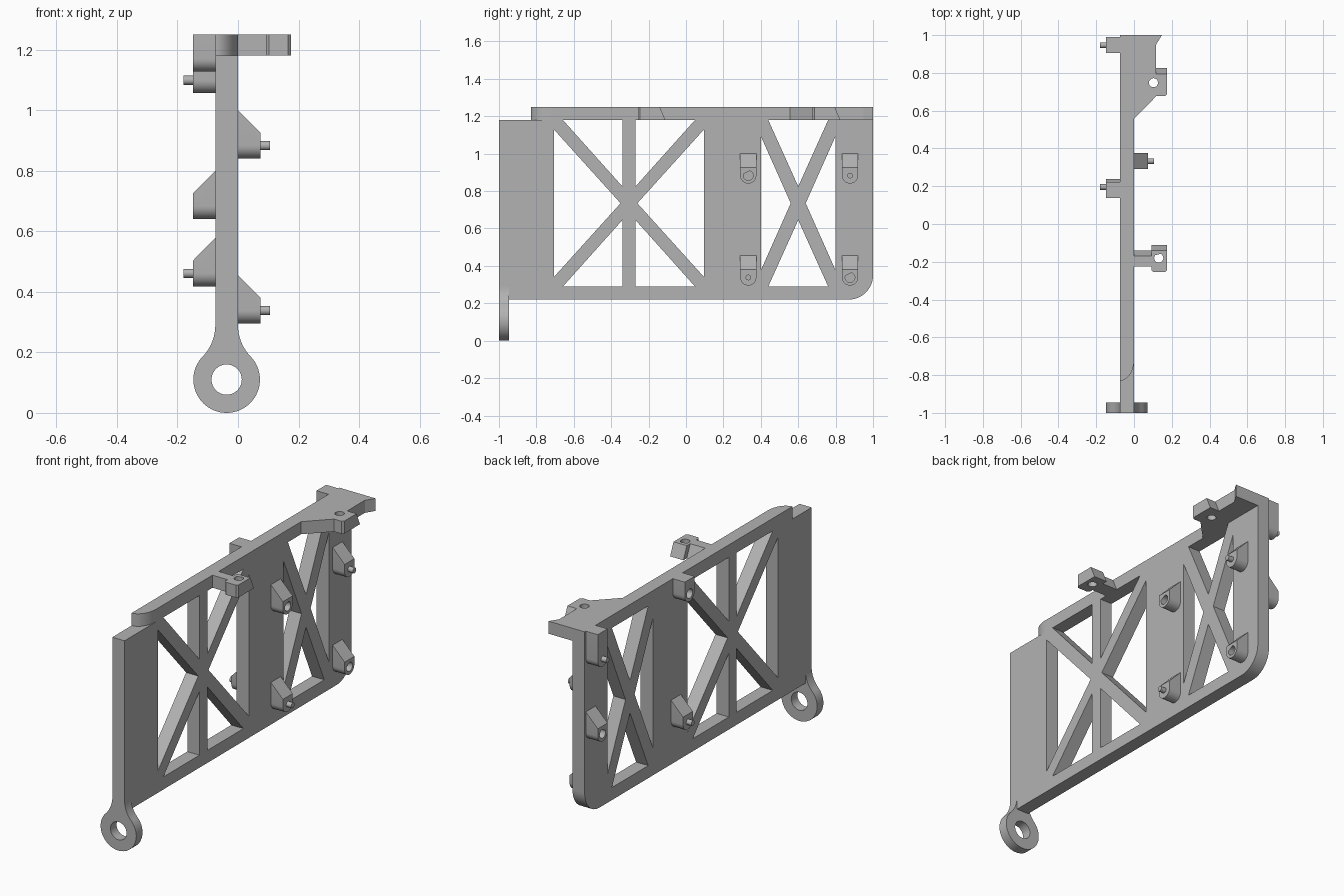
import bpy, bmesh
from math import sin, cos, pi, radians, atan2
from mathutils import Matrix

cube = bpy.data.objects.get("Cube")
if cube:
    bpy.data.objects.remove(cube, do_unlink=True)

grey = bpy.data.materials.new("plain grey")
grey.use_nodes = True
COLOUR = (0.45, 0.45, 0.45, 1)
grey.diffuse_color = COLOUR
grey.node_tree.nodes["Principled BSDF"].inputs["Base Color"].default_value = COLOUR

# Profile axes: (u, v, depth) mapped to world space
AXES = {
    "x": Matrix(((0, 0, 1, 0), (1, 0, 0, 0), (0, 1, 0, 0), (0, 0, 0, 1))),
    "y": Matrix(((1, 0, 0, 0), (0, 0, 1, 0), (0, 1, 0, 0), (0, 0, 0, 1))),
    "z": Matrix.Identity(4),
}
WALL = 0.075            # panel thickness, from x = -WALL to x = 0
LOW, SILL, TOP = 0.22, 1.18, 1.25


def arc(u, v, r, start, end, n=16, rv=None):
    rv = r if rv is None else rv
    angles = [radians(start + (end - start) * i / n) for i in range(n + 1)]
    return [(u + r * cos(a), v + rv * sin(a)) for a in angles]


def circle(u, v, r):
    return arc(u, v, r, 0, 360, 32)[:-1]


def solid(name, loops, axis, near, far, shift=None):
    """Extrude an outline with holes along an axis; shift may move vertices."""
    curve = bpy.data.curves.new(name, "CURVE")
    curve.dimensions = "2D"
    curve.fill_mode = "BOTH"
    curve.extrude = abs(far - near) / 2
    for loop in loops:
        spline = curve.splines.new("POLY")
        spline.points.add(len(loop) - 1)
        for point, (u, v) in zip(spline.points, loop):
            point.co = (u, v, 0, 1)
        spline.use_cyclic_u = True
    helper = bpy.data.objects.new(name + " outline", curve)
    bpy.context.collection.objects.link(helper)
    graph = bpy.context.evaluated_depsgraph_get()
    graph.update()
    mesh = bpy.data.meshes.new_from_object(helper.evaluated_get(graph))
    bpy.data.objects.remove(helper, do_unlink=True)

    bm = bmesh.new()
    bm.from_mesh(mesh)
    bm.transform(AXES[axis] @ Matrix.Translation((0, 0, (near + far) / 2)))
    bmesh.ops.remove_doubles(bm, verts=bm.verts, dist=0.0001)
    if shift:
        for vert in bm.verts:
            shift(vert.co)
    bmesh.ops.recalc_face_normals(bm, faces=bm.faces)
    bm.to_mesh(mesh)
    bm.free()
    mesh.materials.clear()
    mesh.materials.append(grey)
    mesh.name = name
    obj = bpy.data.objects.new(name, mesh)
    bpy.context.collection.objects.link(obj)
    bpy.ops.object.select_all(action="DESELECT")
    obj.select_set(True)
    bpy.context.view_layer.objects.active = obj
    bpy.ops.object.shade_smooth_by_angle(angle=radians(30))
    return obj


def window(y0, y1, edge, post, side_tip, side_trim):
    """Triangular openings left around a crossed brace."""
    mid, zmid, bottom = (y0 + y1) / 2, 0.735, 0.29
    loops = []
    for s in (-1, 1):
        side = y0 if s < 0 else y1
        loops.append([(side, bottom + side_trim), (side, SILL - side_trim),
                      (mid + s * side_tip, zmid)])
    for z, tip in ((SILL, zmid + 0.09), (bottom, zmid - 0.09)):
        if post:
            for s, side in ((-1, y0), (1, y1)):
                loops.append([(side - s * edge, z), (mid + s * post, z), (mid + s * post, tip)])
        else:
            loops.append([(y0 + edge, z), (y1 - edge, z), (mid, tip)])
    return loops


# Main panel with braced windows and one rounded lower corner
outline = ([(-1, LOW)] + arc(0.87, LOW + 0.13, 0.13, -90, 0)
           + [(1, TOP), (-0.72, TOP), (-0.72, SILL), (-1, SILL)])
solid("braced_panel",
      [outline] + window(-0.705, 0.095, 0.047, 0.035, 0.045, 0.052)
      + window(0.40, 0.80, 0.04, 0, 0.04, 0.086), "x", -WALL, 0)

# Rounded front end of the top rail
solid("top_rail_end", [[(-WALL, -0.72)] + arc(-WALL, -0.72, WALL, -90, 0, rv=0.11)],
      "z", SILL, TOP)

# Eyelet with a flared neck under the front edge
ring_x, ring_z, ring_r, flare = -WALL / 2, 0.11, 0.11, 0.15
neck_z = 0.29
turn = atan2(neck_z - ring_z, flare - ring_x) * 180 / pi
half = arc(flare, neck_z, flare, 180, 180 + turn)
half += arc(ring_x, ring_z, ring_r, turn, -90, 24)[1:]
mirrored = [(2 * ring_x - x, z) for x, z in reversed(half[:-1])]
solid("eyelet", [half + mirrored, circle(ring_x, ring_z, 0.05)], "y", -1, -0.945)


# Top brackets with a sloped rear face
def slope_back(low, high):
    def shift(co):
        if co.z > TOP - 0.01 and low < co.y < high:
            co.y -= 0.03
    return shift


solid("rear_top_bracket",
      [[(0, 0.556), (0.118, 0.677), (0.165, 0.677), (0.175, 0.687), (0.175, 0.825),
        (0.117, 0.825), (0.117, 0.95), (0.148, 1), (0, 1)],
       circle(0.103, 0.748, 0.024)], "z", SILL, TOP, slope_back(0.8, 0.9))
solid("middle_top_bracket",
      [[(0, -0.225), (0.093, -0.225), (0.093, -0.245), (0.103, -0.255), (0.165, -0.255),
        (0.175, -0.245), (0.175, -0.11), (0.093, -0.11), (0.093, -0.14), (0, -0.14)],
       circle(0.131, -0.18, 0.024)], "z", SILL, TOP, slope_back(-0.15, 0))


# Side lugs: round foot, sloped or flat head, with a pin or a socket
def lug(name, side, y, foot, pin, flat_top=False):
    r, reach = 0.043, 0.074
    head = TOP if flat_top else foot + 0.16
    wall = 0 if side > 0 else -WALL
    face = wall + side * reach

    def slope(co):
        if not flat_top and abs(co.x - face) < 0.001 and co.z > head - 0.001:
            co.z -= 0.075

    loops = [[(y + r, head), (y - r, head)] + arc(y, foot + r, r, 180, 360)]
    if not pin:
        loops.append(circle(y, foot + r, 0.026))
    solid(name + "_lug", loops, "x", wall, face, slope)
    if pin:
        solid(name + "_pin", [circle(y, foot + r, 0.015)], "x", face, face + side * 0.031)


lug("left_upper_middle", 1, 0.333, 0.84, False)
lug("left_upper_rear", 1, 0.877, 0.84, True)
lug("left_lower_middle", 1, 0.333, 0.295, True)
lug("left_lower_rear", 1, 0.877, 0.295, False)
lug("right_upper_middle", -1, 0.18, 1.127, False, True)
lug("right_upper_rear", -1, 0.947, 1.056, True, True)
lug("right_lower_middle", -1, 0.196, 0.418, True)
lug("right_lower_rear", -1, 0.947, 0.64, False)
